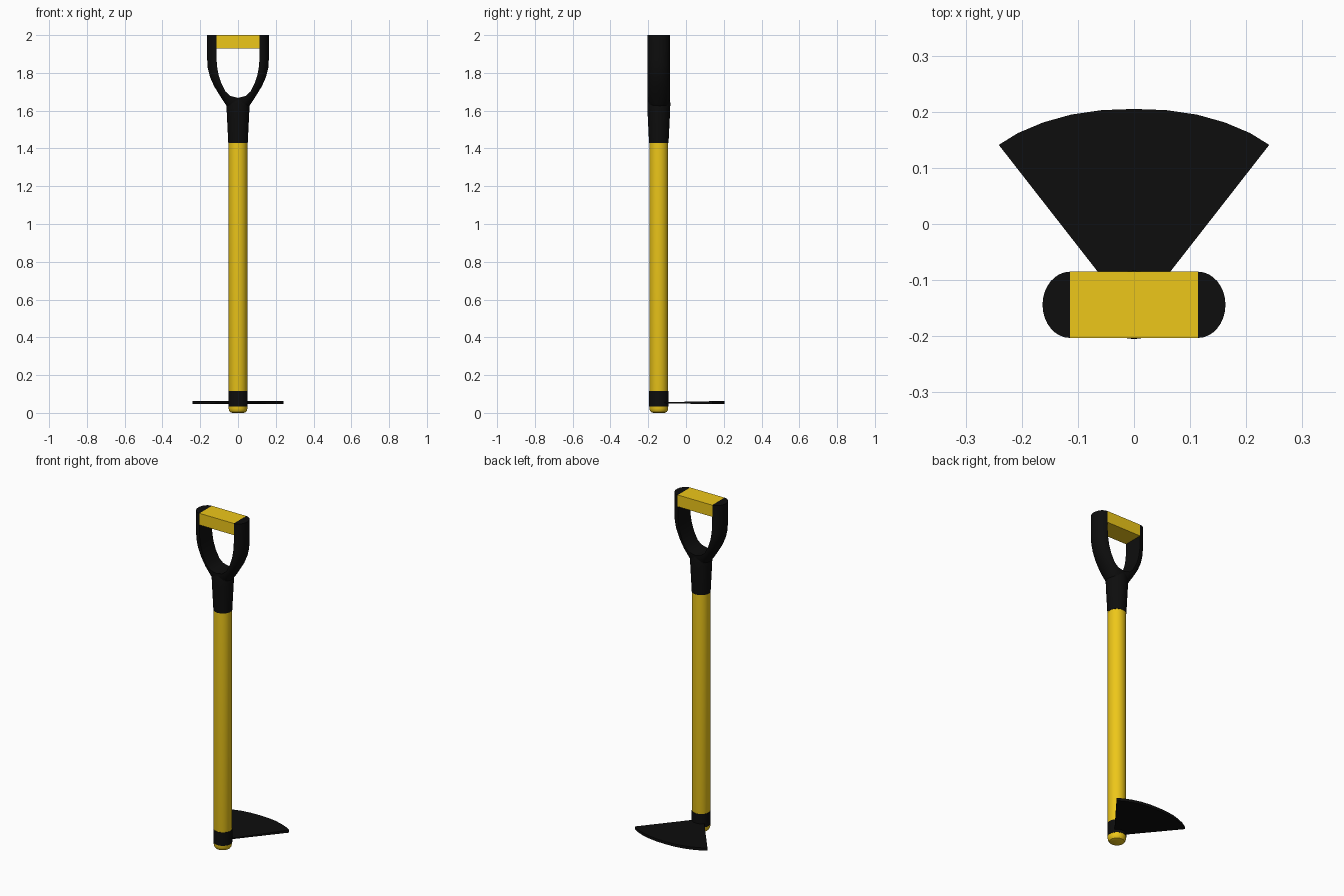
import bpy, bmesh
from math import pi, sin, cos

if "Cube" in bpy.data.objects:
    bpy.data.objects.remove(bpy.data.objects["Cube"])

CY = -0.144          # y of the tool's vertical axis


def material(name, rgb):
    m = bpy.data.materials.new(name)
    m.diffuse_color = (*rgb, 1)
    m.use_nodes = True
    m.node_tree.nodes["Principled BSDF"].inputs["Base Color"].default_value = m.diffuse_color
    return m


YELLOW = material("yellow", (0.85, 0.57, 0.01))
BLACK = material("black", (0.004, 0.004, 0.004))


def make(name, bm, mat, y=CY):
    bmesh.ops.recalc_face_normals(bm, faces=bm.faces)
    me = bpy.data.meshes.new(name)
    bm.to_mesh(me)
    bm.free()
    me.materials.append(mat)
    ob = bpy.data.objects.new(name, me)
    ob.location.y = y
    bpy.context.collection.objects.link(ob)
    return ob


def loft(rings, caps):
    """Skin closed rings of points; caps lists the ring indices to fill."""
    bm = bmesh.new()
    vs = [[bm.verts.new(p) for p in r] for r in rings]
    for a, b in zip(vs, vs[1:]):
        for i in range(len(a)):
            j = (i + 1) % len(a)
            bm.faces.new((a[i], a[j], b[j], b[i]))
    for c in caps:
        bm.faces.new(vs[c])
    return bm


def lathe(name, profile, mat, n=32):
    rings = [[(r * cos(2 * pi * i / n), r * sin(2 * pi * i / n), z) for i in range(n)]
             for r, z in profile]
    return make(name, loft(rings, (0, -1)), mat)


# Shaft with rounded foot, collar that holds the blade, tapered handle socket
lathe("shaft", [(0.03, 0), (0.041, 0.004), (0.047, 0.012), (0.05, 0.024), (0.05, 1.45)], YELLOW)
lathe("blade_collar", [(0.0515, 0.035), (0.0515, 0.115)], BLACK)
lathe("handle_socket", [(0.0515, 1.43), (0.06, 1.6), (0.061, 1.64), (0.058, 1.662)], BLACK)

# Forked handle: D-shaped section swept along one arm, then mirrored
stations = [((0, 1.668), (0, 1.54)), ((0.04, 1.678), (0.067, 1.635)),
            ((0.065, 1.70), (0.093, 1.675)), ((0.088, 1.745), (0.127, 1.73)),
            ((0.103, 1.79), (0.149, 1.78)), ((0.111, 1.835), (0.160, 1.825)),
            ((0.114, 1.88), (0.163, 1.87)), ((0.114, 2), (0.163, 2))]
rings = []
for (ix, iz), (ox, oz) in stations:
    ring = []
    for k in range(17):
        t = -pi / 2 + pi * k / 16
        ring.append((ix + (ox - ix) * cos(t), 0.059 * sin(t), iz + (oz - iz) * cos(t)))
    rings.append(ring)
fork = make("handle_fork", loft(rings, (-1,)), BLACK)
mirror = fork.modifiers.new("mirror", 'MIRROR')
mirror.use_clip = True

# Grip bar between the arms
bm = bmesh.new()
bmesh.ops.create_cube(bm, size=1)
for v in bm.verts:
    v.co = (v.co.x * 0.23, v.co.y * 0.118, 1.965 + v.co.z * 0.07)
make("grip_bar", bm, YELLOW)

# Fan-shaped blade, thicker towards its curved edge
half = [(0.057, 0.203), (0.112, 0.195), (0.162, 0.181), (0.207, 0.162), (0.241, 0.141)]
arc = [(-x, y) for x, y in reversed(half)] + [(0, 0.205)] + half
outline = [(0.01, -0.155, 0.002)] + [(x, y, 0.008) for x, y in reversed(arc)] + [(-0.01, -0.155, 0.002)]
bm = loft([[(x, y, 0.054 + s * t) for x, y, t in outline] for s in (-1, 1)], (0, 1))
make("blade", bm, BLACK, 0)

# Smooth round parts while keeping hard edges
bpy.ops.object.select_all(action='SELECT')
bpy.context.view_layer.objects.active = fork
bpy.ops.object.shade_smooth_by_angle(angle=pi / 6)
